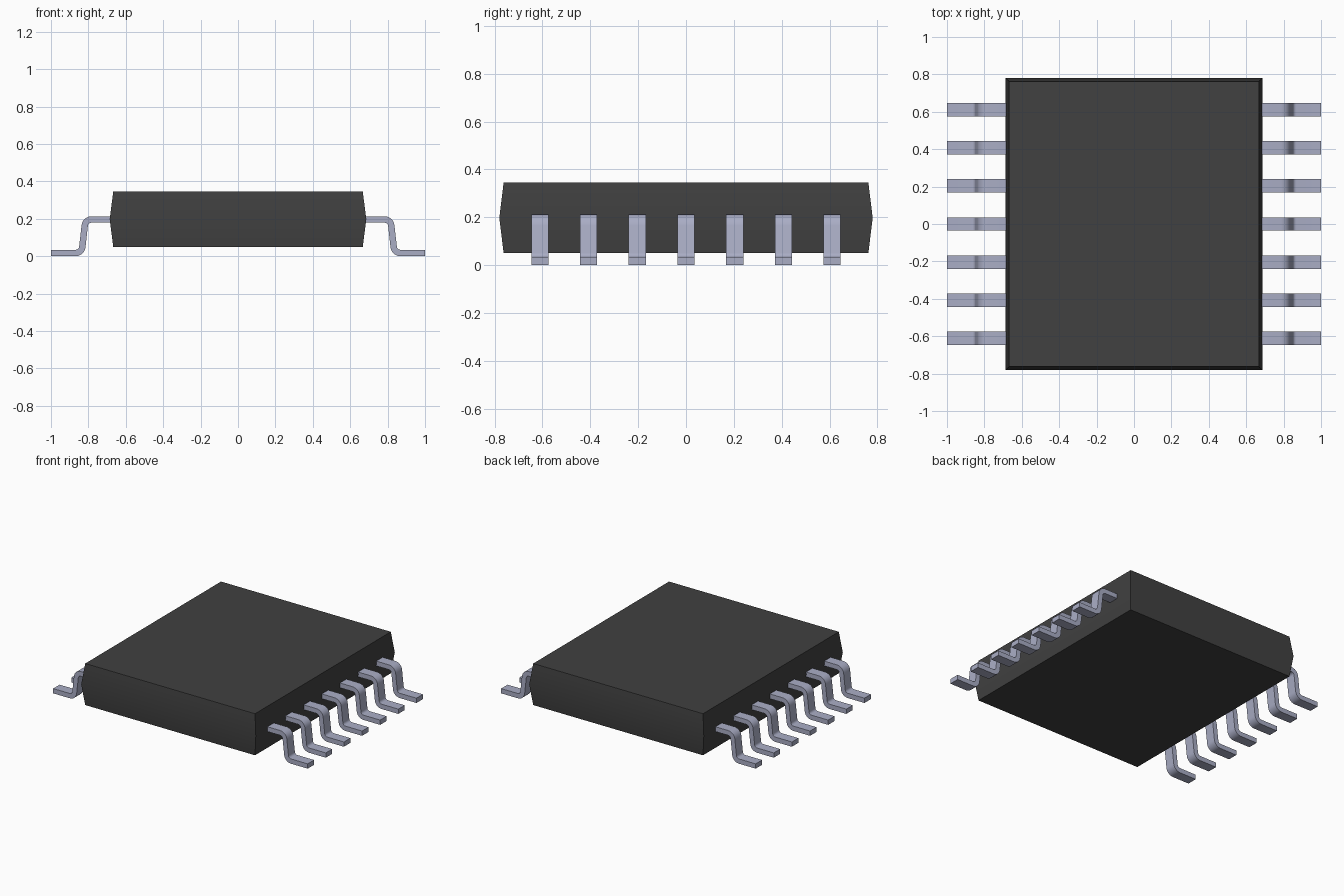
import bpy
import bmesh
import math
from mathutils import Vector

if "Cube" in bpy.data.objects:
    bpy.data.objects.remove(bpy.data.objects["Cube"], do_unlink=True)


def make_material(name, color):
    mat = bpy.data.materials.new(name)
    mat.use_nodes = True
    mat.diffuse_color = color
    mat.node_tree.nodes["Principled BSDF"].inputs["Base Color"].default_value = color
    return mat


def finish_mesh(name, bm, mat):
    bmesh.ops.recalc_face_normals(bm, faces=bm.faces)
    mesh = bpy.data.meshes.new(name)
    bm.to_mesh(mesh)
    bm.free()
    mesh.materials.append(mat)
    return mesh


def add_object(name, mesh):
    obj = bpy.data.objects.new(name, mesh)
    bpy.context.collection.objects.link(obj)
    return obj


def smooth(obj):
    bpy.ops.object.select_all(action="DESELECT")
    obj.select_set(True)
    bpy.context.view_layer.objects.active = obj
    bpy.ops.object.shade_smooth_by_angle(angle=math.radians(30))


def rounded_path(points, radius, steps=6):
    """Replace each inner corner of a polyline with a circular arc."""
    path = [points[0]]
    for before, corner, after in zip(points, points[1:], points[2:]):
        a, b = (before - corner).normalized(), (after - corner).normalized()
        half = a.angle(b) / 2
        center = corner + (a + b).normalized() * radius / math.sin(half)
        start = corner + a * radius / math.tan(half) - center
        end = corner + b * radius / math.tan(half) - center
        sweep = start.angle(end)
        for i in range(steps + 1):
            t = i / steps
            path.append(center + (start * math.sin((1 - t) * sweep)
                                  + end * math.sin(t * sweep)) / math.sin(sweep))
    return path + [points[-1]]


plastic = make_material("dark plastic", (0.052, 0.052, 0.052, 1))
metal = make_material("lead metal", (0.40, 0.42, 0.56, 1))

# Moulded body: three stacked rectangles, widest at the parting line
bm = bmesh.new()
rings = []
for hx, hy, z in ((0.667, 0.762, 0.05), (0.686, 0.78, 0.198), (0.667, 0.762, 0.345)):
    corners = ((-hx, -hy), (hx, -hy), (hx, hy), (-hx, hy))
    rings.append([bm.verts.new((x, y, z)) for x, y in corners])
for low, high in zip(rings, rings[1:]):
    for i in range(4):
        j = (i + 1) % 4
        bm.faces.new((low[i], low[j], high[j], high[i]))
bm.faces.new(rings[0])
bm.faces.new(rings[-1])
body = add_object("package_body", finish_mesh("package_body", bm, plastic))
smooth(body)

# Gull-wing lead: a flat strip following a rounded path
thick, width = 0.034, 0.072
centre = rounded_path([Vector((0.675, 0, 0.199)), Vector((0.816, 0, 0.199)),
                       Vector((0.836, 0, 0.02)), Vector((1, 0, 0.02))], 0.036)
bm = bmesh.new()
sections = []
for i, p in enumerate(centre):
    tangent = (centre[min(i + 1, len(centre) - 1)] - centre[max(i - 1, 0)]).normalized()
    if i in (0, len(centre) - 1):
        tangent = Vector((1, 0, 0))
    normal = Vector((-tangent.z, 0, tangent.x)) * thick / 2
    side = Vector((0, width / 2, 0))
    sections.append([bm.verts.new(p + q) for q in
                     (normal + side, normal - side, -normal - side, side - normal)])
for a, b in zip(sections, sections[1:]):
    for i in range(4):
        j = (i + 1) % 4
        bm.faces.new((a[i], a[j], b[j], b[i]))
bm.faces.new(sections[0])
bm.faces.new(sections[-1])
# Rest the foot on the ground
bmesh.ops.translate(bm, verts=bm.verts, vec=(0, 0, -min(v.co.z for v in bm.verts)))
lead_mesh = finish_mesh("lead", bm, metal)

# Seven leads along each side
pitch = 0.2035
for side_name, turn in (("left", 0), ("right", math.pi)):
    for n in range(7):
        lead = add_object(f"{side_name}_lead_{n + 1}", lead_mesh)
        lead.location.y = (n - 3) * pitch
        lead.rotation_euler.z = turn
smooth(lead)
